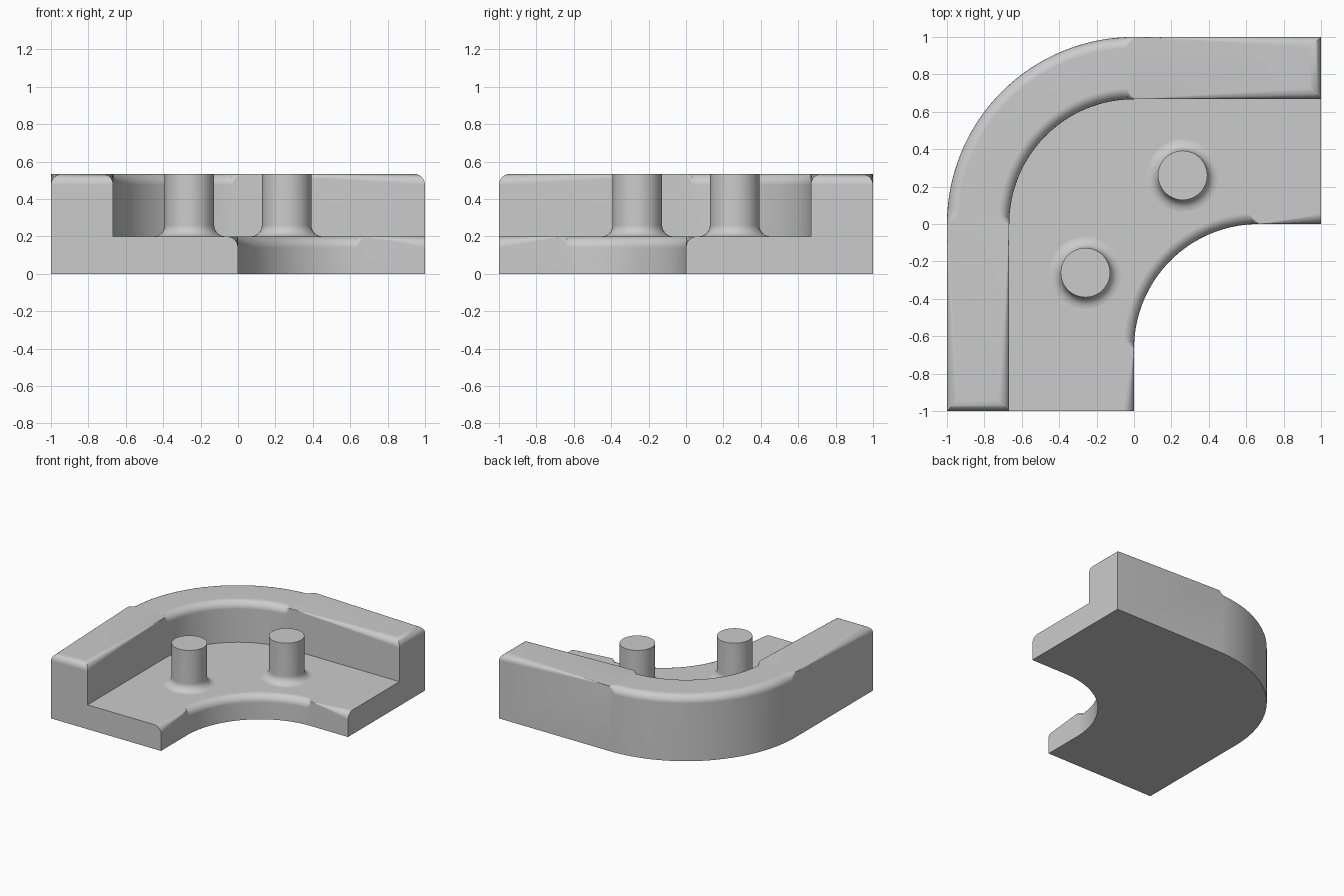
import bpy
import bmesh
from math import sin, cos, pi, radians

cube = bpy.data.objects.get("Cube")
if cube:
    bpy.data.objects.remove(cube, do_unlink=True)

HEIGHT, FLOOR, ROUND = 0.535, 0.2, 0.06
OUTER, INNER = 1.0, 0.667          # outer and inner radius of the wall
ARC_STEPS = 32

grey = bpy.data.materials.new("plain grey")
grey.use_nodes = True
colour = (0.6, 0.6, 0.6, 1)
grey.diffuse_color = colour
grey.node_tree.nodes["Principled BSDF"].inputs["Base Color"].default_value = colour


def finish(bm, name):
    bmesh.ops.recalc_face_normals(bm, faces=bm.faces)
    mesh = bpy.data.meshes.new(name)
    bm.to_mesh(mesh)
    bm.free()
    mesh.materials.append(grey)
    obj = bpy.data.objects.new(name, mesh)
    bpy.context.collection.objects.link(obj)
    bpy.ops.object.select_all(action='DESELECT')
    obj.select_set(True)
    bpy.context.view_layer.objects.active = obj
    bpy.ops.object.shade_smooth_by_angle(angle=radians(35))
    weighted = obj.modifiers.new("even shading", 'WEIGHTED_NORMAL')
    weighted.keep_sharp = True
    return obj


def path(radius, centre):
    """Straight run, quarter turn, straight run."""
    pts = [(1, centre[1] + radius)]
    for i in range(ARC_STEPS + 1):
        a = pi / 2 * (1 + i / ARC_STEPS)
        pts.append((centre[0] + radius * cos(a), centre[1] + radius * sin(a)))
    pts.append((centre[0] - radius, -1))
    return pts


# Curved base with its wall: an L-shaped section carried along the bend
bm = bmesh.new()
outer = path(OUTER, (0, 0))
inner = path(INNER, (0, 0))
lip = path(INNER, (INNER, -INNER))
section = [(outer, 0), (outer, HEIGHT), (inner, HEIGHT),
           (inner, FLOOR), (lip, FLOOR), (lip, 0)]
rails = [[bm.verts.new((x, y, z)) for x, y in pts] for pts, z in section]
count = len(rails)
for k in range(count):
    a, b = rails[k], rails[(k + 1) % count]
    for i in range(len(a) - 1):
        bm.faces.new((a[i], a[i + 1], b[i + 1], b[i]))
for end in (0, -1):
    bm.faces.new([rail[end] for rail in rails])

# Round the wall's top rim, its ends included, and the lip of the floor
rounded = [bm.edges.get((r[i], r[i + 1])) for r in (rails[1], rails[2], rails[4])
           for i in range(len(r) - 1)]
rounded += [bm.edges.get((rails[1][e], rails[2][e])) for e in (0, -1)]
bmesh.ops.bevel(bm, geom=rounded, offset=ROUND, offset_type='OFFSET',
                segments=6, profile=0.5, affect='EDGES')
finish(bm, "curved_base_and_wall")


# Posts with a flared foot
def post(name, x, y, radius=0.132, sides=48, steps=6):
    outline = [(radius + ROUND, FLOOR - 0.02)]
    for i in range(steps + 1):
        a = pi / 2 * i / steps
        outline.append((radius + ROUND * (1 - sin(a)), FLOOR + ROUND * (1 - cos(a))))
    outline.append((radius, HEIGHT))
    bm = bmesh.new()
    rings = [[bm.verts.new((x + r * cos(2 * pi * j / sides),
                            y + r * sin(2 * pi * j / sides), z))
              for j in range(sides)] for r, z in outline]
    for low, high in zip(rings, rings[1:]):
        for j in range(sides):
            n = (j + 1) % sides
            bm.faces.new((low[j], low[n], high[n], high[j]))
    bm.faces.new(rings[0])
    bm.faces.new(rings[-1])
    finish(bm, name)


post("back_left_post", 0.26, 0.26)
post("front_right_post", -0.26, -0.26)
